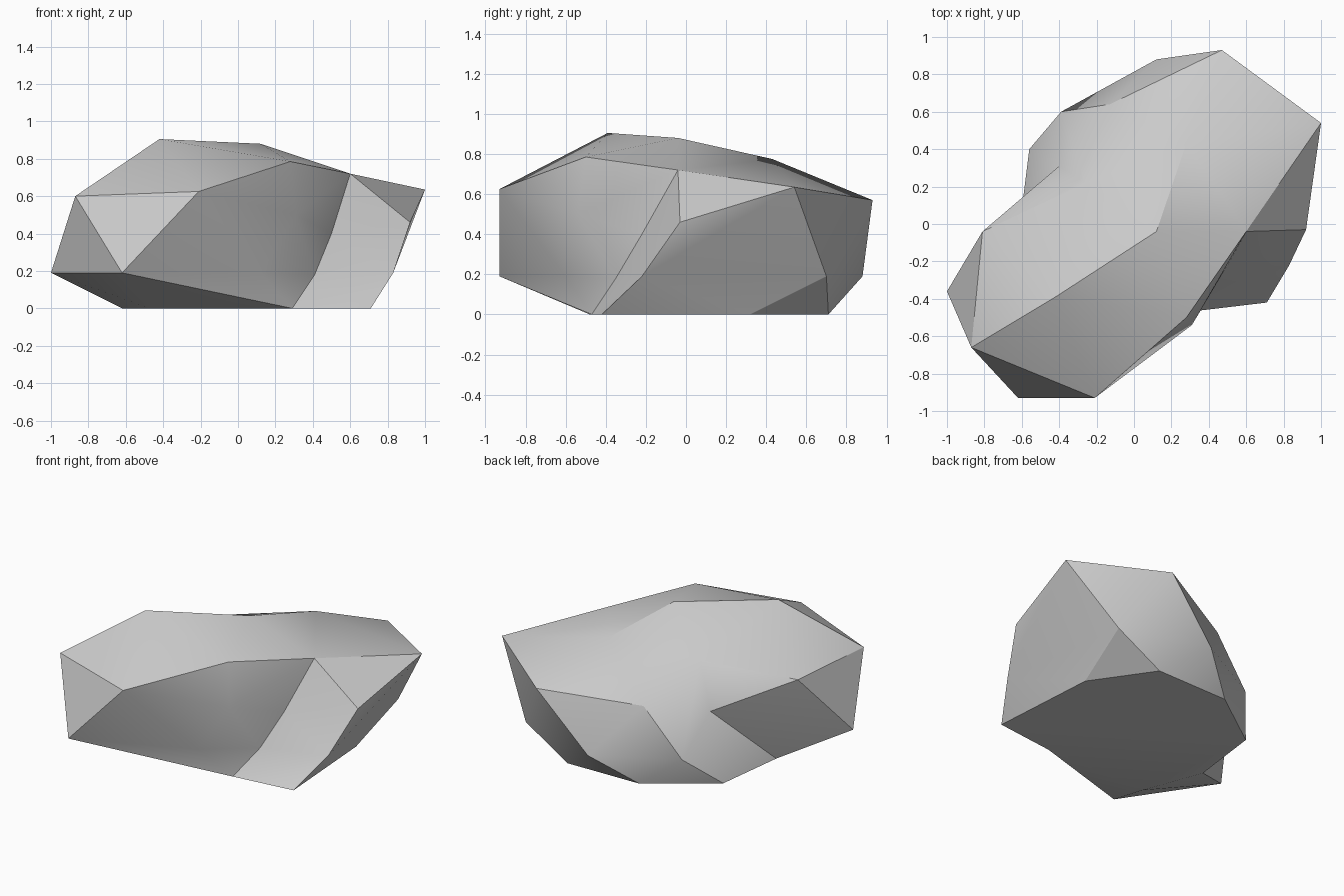
import bpy, bmesh, math

if "Cube" in bpy.data.objects:
    bpy.data.objects.remove(bpy.data.objects["Cube"])

# Boulder contours, counter-clockwise from the right side, bottom to top
foot = [(.71, -.42, 0), (.66, .32, 0), (.39, .71, 0), (-.14, .70, 0),
        (-.56, .40, 0), (-.62, -.08, 0), (-.47, -.48, 0), (.29, -.47, 0)]
lower = [(.83, -.22, .19), (.71, .70, .19), (.12, .88, .19), (-.39, .60, .19),
         (-.40, .31, .41), (-1, -.36, .19), (-.62, -.93, .19), (.12, -.60, .19),
         (.41, -.35, .18)]
shoulder = [(.92, -.03, .46), (1, .54, .635), (.47, .93, .57), (-.13, .64, .50),
            (-.26, .22, .685), (-.81, -.04, .60), (-.87, -.66, .60),
            (-.21, -.93, .625), (.31, -.54, .50), (.50, -.22, .40)]
crown = [(.60, -.04, .72), (.28, .43, .775), (.12, -.04, .88),
         (-.42, -.39, .905), (.28, -.50, .785)]

bm = bmesh.new()
rings = [[bm.verts.new(p) for p in ring] for ring in (foot, lower, shoulder, crown)]


def stitch(low, high, steps):
    """Join two contours with triangles: 'a' steps along the low one, 'b' the high one."""
    i = j = 0
    for s in steps:
        a, b = low[i % len(low)], high[j % len(high)]
        if s == "a":
            i += 1
            bm.faces.new((a, low[i % len(low)], b))
        else:
            j += 1
            bm.faces.new((a, high[j % len(high)], b))


# Sides between successive contours
stitch(rings[0], rings[1], "ab" * 7 + "bba")
stitch(rings[1], rings[2], "ba" * 9 + "b")
stitch(rings[2], rings[3], "abaaabbaaababaa")

# Flat underside and fanned top
bm.faces.new(rings[0][::-1])
right, back, peak, left, front = rings[3]
for tri in ((peak, right, back), (peak, left, front), (peak, front, right)):
    bm.faces.new(tri)
bmesh.ops.recalc_face_normals(bm, faces=bm.faces)

mesh = bpy.data.meshes.new("boulder")
bm.to_mesh(mesh)
bm.free()
boulder = bpy.data.objects.new("boulder", mesh)
bpy.context.collection.objects.link(boulder)

# Soft facets with crisp ridges
bpy.context.view_layer.objects.active = boulder
boulder.select_set(True)
bpy.ops.object.shade_smooth_by_angle(angle=math.radians(30))
